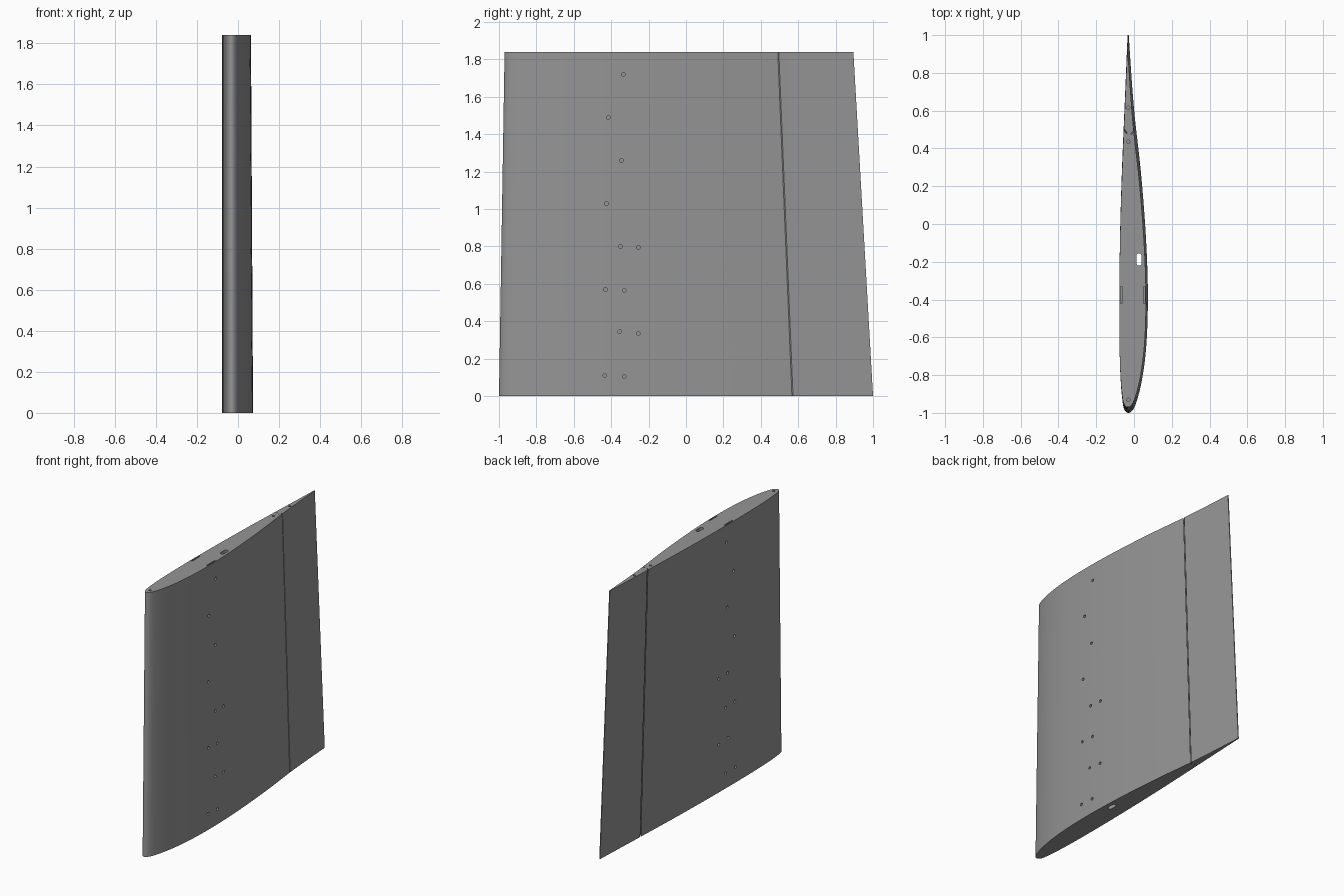
import bpy, bmesh, math
from mathutils import Matrix, Vector

if "Cube" in bpy.data.objects:
    bpy.data.objects.remove(bpy.data.objects["Cube"], do_unlink=True)

HEIGHT = 1.84
TAPER = 0.9325

grey = bpy.data.materials.new("plain grey")
grey.use_nodes = True
grey.diffuse_color = (0.3, 0.3, 0.3, 1)
grey.node_tree.nodes["Principled BSDF"].inputs["Base Color"].default_value = (0.3, 0.3, 0.3, 1)


def at_tip(points):
    """Shrink a root outline to the tip, keeping the flatter side upright."""
    return [(-0.078 + (x + 0.078) * TAPER, -0.97 + (y + 1) * TAPER) for x, y in points]


def loft(bm, low, z0, high, z1):
    a = [bm.verts.new((x, y, z0)) for x, y in low]
    b = [bm.verts.new((x, y, z1)) for x, y in high]
    n = len(a)
    for i in range(n):
        j = (i + 1) % n
        bm.faces.new((a[i], a[j], b[j], b[i]))
    bm.faces.new(a[::-1])
    bm.faces.new(b)


def make_object(name, bm):
    bmesh.ops.recalc_face_normals(bm, faces=bm.faces)
    mesh = bpy.data.meshes.new(name)
    bm.to_mesh(mesh)
    bm.free()
    mesh.materials.append(grey)
    obj = bpy.data.objects.new(name, mesh)
    bpy.context.collection.objects.link(obj)
    return obj


def side_curve(widths, steps=6):
    """Smooth curve through widths spaced by the square root of the chord."""
    n = len(widths) - 1
    padded = [2 * widths[0] - widths[1]] + widths + [2 * widths[-1] - widths[-2]]
    out = []
    for k in range(n * steps + 1):
        i = min(k // steps, n - 1)
        t = k / steps - i
        p, q, r, s = padded[i:i + 4]
        x = q + 0.5 * t * (r - p + t * (2*p - 5*q + 4*r - s + t * (3*(q - r) + s - p)))
        out.append((x, 2 * (k / (n * steps)) ** 2 - 1))
    return out


# Wing body: cambered section, tapered from root to tip
left = side_curve([-.03, -.003, .02, .043, .062, .072, .072, .060, .036, -.001, -.028])
right = side_curve([-.03, -.052, -.063, -.071, -.076, -.078, -.077, -.073, -.064, -.050, -.034])
section = left + right[:0:-1]
bm = bmesh.new()
loft(bm, section, 0, at_tip(section), HEIGHT)
wing = make_object("wing_body", bm)

# Cutters: screw holes on both sides
bm = bmesh.new()
screws = [(-.335, 1.72), (-.415, 1.49), (-.345, 1.26), (-.425, 1.03), (-.35, .8), (-.255, .795),
          (-.43, .57), (-.33, .565), (-.355, .345), (-.255, .335), (-.435, .11), (-.33, .105)]


def drill(center, depth, radius, rotation=Matrix()):
    bmesh.ops.create_cone(bm, cap_ends=True, segments=16, radius1=radius, radius2=radius,
                          depth=depth, matrix=Matrix.Translation(Vector(center)) @ rotation)


for y, z in screws:
    for x in (-0.08, 0.075):
        drill((x, y, z), 0.06, 0.01, Matrix.Rotation(math.pi / 2, 4, "Y"))

# Pin holes in the tip
for y in (-0.93, 0.435, 0.615):
    drill((-0.03, y, HEIGHT), 0.08, 0.009)

# Shallow pockets in the tip beside the skins
for x in (-0.067, 0.053):
    pocket = [(x - .004, -.42), (x + .004, -.42), (x + .004, -.33), (x - .004, -.33)]
    loft(bm, pocket, HEIGHT - 0.03, pocket, HEIGHT + 0.03)

# Rounded cable channel through the full span
channel = []
for k in range(18):
    a = math.pi * (k if k < 9 else k - 1) / 8
    channel.append((0.026 + 0.014 * math.cos(a), -0.188 + (0.019 if k < 9 else -0.019) + 0.014 * math.sin(a)))
loft(bm, channel, -0.1, channel, HEIGHT + 0.1)

# Slanted hinge slits on both skins, following the taper
for outer, inner in (((0.03, 0.60), (-0.012, 0.545)), ((-0.07, 0.597), (-0.034, 0.552))):
    slit = [outer, inner, (inner[0], inner[1] + .007), (outer[0], outer[1] + .007)]
    top = at_tip(slit)
    low = [(p[0] * 1.05 - q[0] * .05, p[1] * 1.05 - q[1] * .05) for p, q in zip(slit, top)]
    high = [(q[0] * 1.05 - p[0] * .05, q[1] * 1.05 - p[1] * .05) for p, q in zip(slit, top)]
    loft(bm, low, -0.05 * HEIGHT, high, 1.05 * HEIGHT)

cutter = make_object("hole_cutter", bm)
cutter.hide_render = True

mod = wing.modifiers.new("holes", "BOOLEAN")
mod.operation = "DIFFERENCE"
mod.solver = "EXACT"
mod.object = cutter
bpy.ops.object.select_all(action="DESELECT")
wing.select_set(True)
bpy.context.view_layer.objects.active = wing
bpy.ops.object.modifier_apply(modifier=mod.name)
bpy.data.objects.remove(cutter, do_unlink=True)
bpy.ops.object.shade_smooth_by_angle(angle=math.radians(30))
